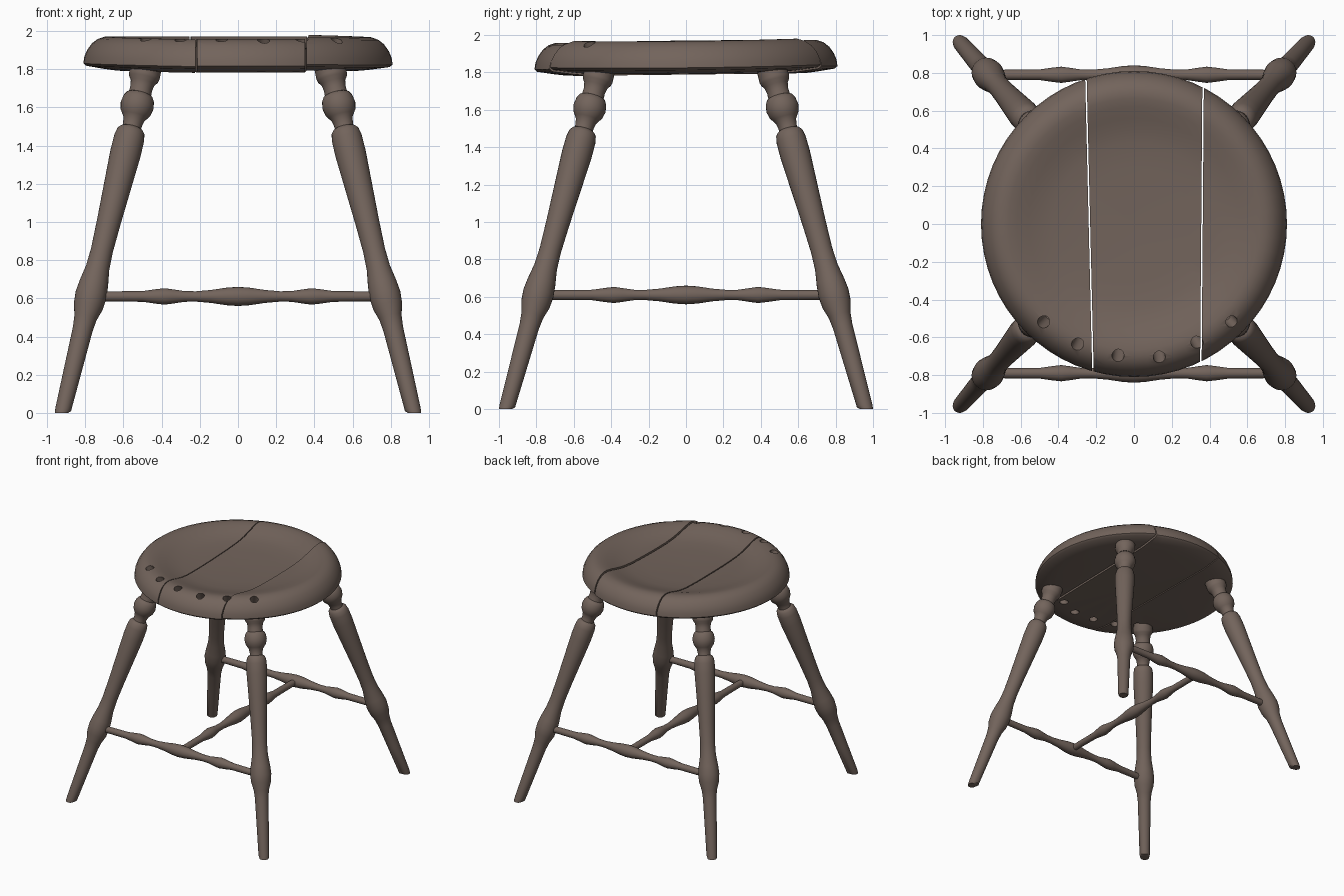
import bpy, bmesh, math
from mathutils import Vector

if "Cube" in bpy.data.objects:
    bpy.data.objects.remove(bpy.data.objects["Cube"], do_unlink=True)

wood = bpy.data.materials.new("dark brown wood")
wood.use_nodes = True
colour = (0.17, 0.127, 0.106, 1)
wood.diffuse_color = colour
wood.node_tree.nodes["Principled BSDF"].inputs["Base Color"].default_value = colour


def lathe(start, end, profile, sides):
    """Turned solid along an axis; profile is (fraction along axis, radius)."""
    start, end = Vector(start), Vector(end)
    turn = (end - start).to_track_quat("Z", "Y")
    bm = bmesh.new()
    rings = []
    for t, r in profile:
        ring = []
        for i in range(sides):
            a = math.tau * i / sides
            offset = turn @ Vector((r * math.cos(a), r * math.sin(a), 0))
            ring.append(bm.verts.new(start.lerp(end, t) + offset))
        rings.append(ring)
    for low, high in zip(rings, rings[1:]):
        for i in range(sides):
            j = (i + 1) % sides
            bm.faces.new((low[i], low[j], high[j], high[i]))
    bm.faces.new(rings[0][::-1])
    bm.faces.new(rings[-1])
    bmesh.ops.recalc_face_normals(bm, faces=bm.faces)
    return bm


def make_object(name, bm):
    mesh = bpy.data.meshes.new(name)
    bm.to_mesh(mesh)
    bm.free()
    mesh.materials.append(wood)
    obj = bpy.data.objects.new(name, mesh)
    bpy.context.collection.objects.link(obj)
    return obj


def select_only(obj):
    bpy.ops.object.select_all(action="DESELECT")
    obj.select_set(True)
    bpy.context.view_layer.objects.active = obj


def smooth(obj, degrees=35):
    select_only(obj)
    bpy.ops.object.shade_smooth_by_angle(angle=math.radians(degrees))


# Splayed turned legs, profile given by (height, radius)
LEG_TOP = 1.81
leg_profile = [(-0.02, 0.036), (0.02, 0.042), (0.25, 0.048), (0.44, 0.053), (0.5, 0.06),
               (0.56, 0.078), (0.62, 0.083), (0.68, 0.076), (0.76, 0.062), (0.85, 0.058),
               (1.0, 0.063), (1.2, 0.073), (1.36, 0.081), (1.44, 0.08), (1.475, 0.073),
               (1.49, 0.06), (1.495, 0.05), (1.51, 0.05), (1.54, 0.056), (1.555, 0.066),
               (1.575, 0.08), (1.61, 0.088), (1.645, 0.082), (1.665, 0.07), (1.67, 0.06),
               (1.7, 0.058), (1.73, 0.064), (1.75, 0.078), (1.765, 0.082), (1.83, 0.08)]
for y_name, sy in (("front", -1), ("back", 1)):
    for x_name, sx in (("left", 1), ("right", -1)):
        bm = lathe((0.92 * sx, 0.96 * sy, 0), (0.48 * sx, 0.46 * sy, LEG_TOP),
                   [(z / LEG_TOP, r) for z, r in leg_profile], 28)
        for v in bm.verts:
            v.co.z = max(v.co.z, 0)
        smooth(make_object(f"{y_name}_{x_name}_leg", bm))

# Stretchers joined in an H shape
half = [(0, 0.05), (0.06, 0.046), (0.14, 0.034), (0.22, 0.027), (0.28, 0.028), (0.34, 0.037),
        (0.385, 0.043), (0.43, 0.038), (0.5, 0.028), (0.77, 0.026)]
full = [(-d, r) for d, r in half[:0:-1]] + half
LENGTH = 0.77
rod = [((d / LENGTH + 1) / 2, r) for d, r in full]
for name, a, b in (("front_stretcher", (-LENGTH, -0.79, 0.61), (LENGTH, -0.79, 0.61)),
                   ("back_stretcher", (-LENGTH, 0.79, 0.61), (LENGTH, 0.79, 0.61)),
                   ("cross_stretcher", (0, -LENGTH, 0.61), (0, LENGTH, 0.61))):
    smooth(make_object(name, lathe(a, b, rod, 20)))

# Dished round seat, profile given by (radius, height)
seat_profile = [(0.02, 1.79), (0.64, 1.79), (0.7, 1.797), (0.795, 1.812), (0.81, 1.825),
                (0.805, 1.86), (0.79, 1.895), (0.765, 1.93), (0.735, 1.953), (0.7, 1.965),
                (0.665, 1.965), (0.62, 1.956), (0.56, 1.938), (0.5, 1.922), (0.43, 1.911),
                (0.3, 1.904), (0.02, 1.9)]
GAP = 0.004
left_seam = (Vector((-0.236, 0, 0)), Vector((1, 0.024, 0)).normalized())
right_seam = (Vector((0.36, 0, 0)), Vector((1, -0.008, 0)).normalized())


def plank(name, low_seam, high_seam, lean):
    """Slice the seat between two seams and let the plank warp slightly."""
    bm = lathe((0, 0, 0), (0, 0, 1), [(z, r) for r, z in seat_profile], 64)
    for seam, side in ((low_seam, 1), (high_seam, -1)):
        if seam:
            point, normal = seam
            bmesh.ops.bisect_plane(bm, geom=bm.verts[:] + bm.edges[:] + bm.faces[:],
                                   plane_co=point + normal * GAP * side,
                                   plane_no=normal * side, clear_inner=True)
            bmesh.ops.holes_fill(bm, edges=[e for e in bm.edges if e.is_boundary], sides=0)
    bmesh.ops.recalc_face_normals(bm, faces=bm.faces)
    for v in bm.verts:
        v.co.z += 0.011 * v.co.y + lean(v.co.x)
    return make_object(name, bm)


planks = [plank("right_seat_plank", None, left_seam, lambda x: -0.015 * (x + 0.35)),
          plank("middle_seat_plank", left_seam, right_seam, lambda x: 0),
          plank("left_seat_plank", right_seam, None, lambda x: 0.008 - 0.02 * (x - 0.4))]

# Slanted spindle holes along the front rim
cutters = []
for x, y in ((-0.48, -0.52), (-0.3, -0.64), (-0.085, -0.7),
             (0.135, -0.71), (0.335, -0.63), (0.52, -0.52)):
    top = Vector((x, y, 1.96))
    bottom = Vector((x * 0.87, y * 0.87, 1.79))
    step = (top - bottom) * 0.5
    cutter = make_object("hole_cutter",
                         lathe(bottom - step, top + step, [(0, 0.032), (1, 0.032)], 20))
    cutter.hide_render = True
    cutters.append(cutter)

for obj in planks:
    select_only(obj)
    for cutter in cutters:
        cut = obj.modifiers.new("hole", "BOOLEAN")
        cut.operation = "DIFFERENCE"
        cut.solver = "EXACT"
        cut.object = cutter
        bpy.ops.object.modifier_apply(modifier=cut.name)
    smooth(obj)
for cutter in cutters:
    bpy.data.objects.remove(cutter, do_unlink=True)
